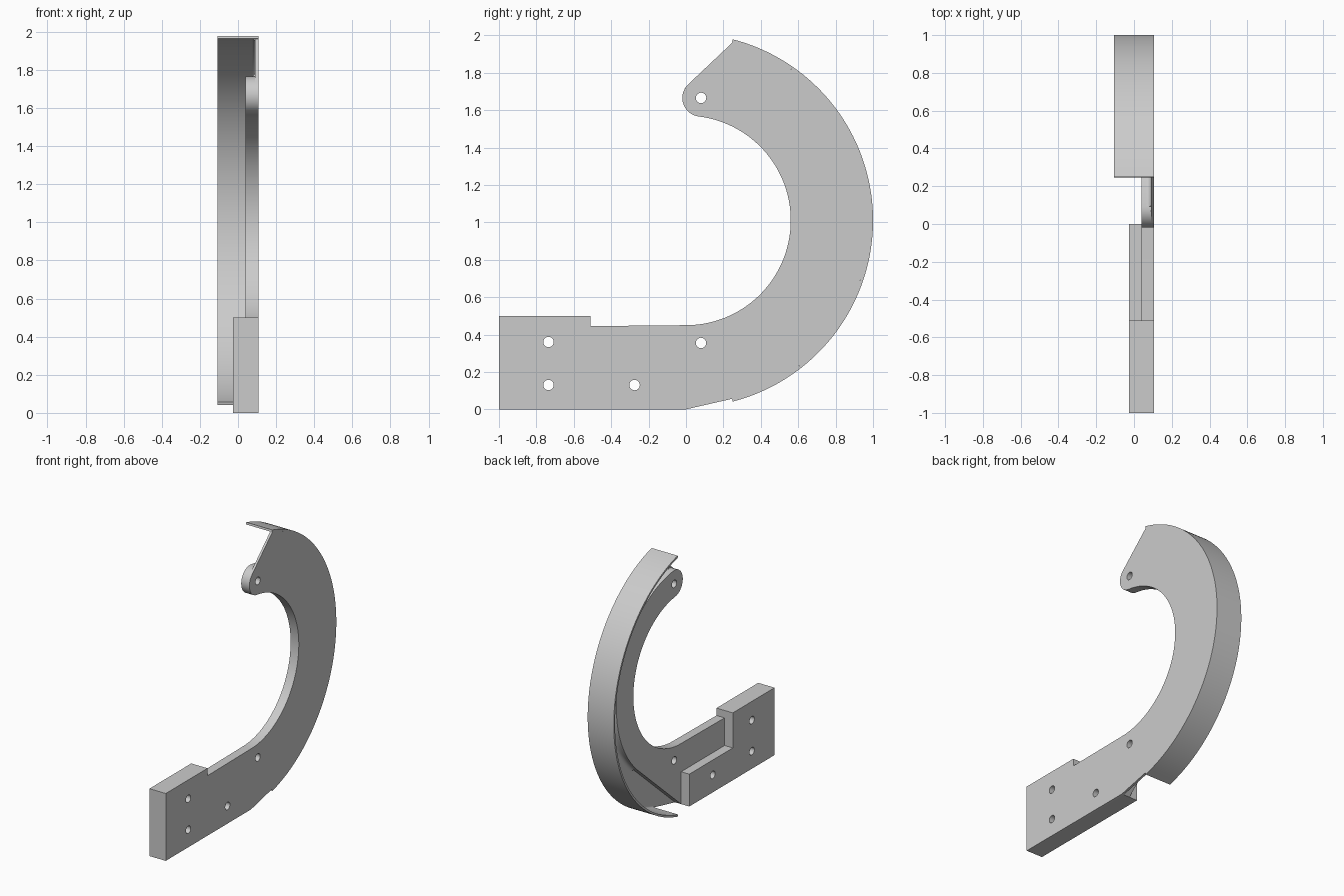
import bpy, bmesh
from math import cos, sin, radians, degrees, acos, pi
from mathutils import Matrix

cube = bpy.data.objects.get("Cube")
if cube:
    bpy.data.objects.remove(cube, do_unlink=True)

grey = bpy.data.materials.new("light_grey")
grey.use_nodes = True
grey.diffuse_color = (0.6, 0.6, 0.6, 1)
grey.node_tree.nodes["Principled BSDF"].inputs["Base Color"].default_value = (0.6, 0.6, 0.6, 1)

# Shared dimensions, drawn in the y-z plane and extruded along x
CZ = 1.01                       # height of the arc centre
R_IN, R_BAND, R_WEB, R_RIM = 0.56, 0.76, 0.985, 1.0
X_RIGHT, X_BAND, X_WEB, X_OUT = -0.027, 0.04, 0.09, 0.107
KNOB_R, KNOB_ANG = 0.1, 83
KNOB = (0.66 * cos(radians(KNOB_ANG)), CZ + 0.66 * sin(radians(KNOB_ANG)))
HOLE_R = 0.028
BASE_HOLES = [(-0.735, 0.36), (-0.735, 0.13), (-0.275, 0.13)]
ARM_HOLES = [(0.08, 0.355), KNOB]
RIM_ANG = degrees(acos(0.25))


def arc(r, a0, a1, n, c=(0, CZ)):
    angles = [radians(a0 + (a1 - a0) * i / n) for i in range(n + 1)]
    return [(c[0] + r * cos(a), c[1] + r * sin(a)) for a in angles]


def finish(name, bm):
    bmesh.ops.remove_doubles(bm, verts=bm.verts, dist=0.0001)
    bmesh.ops.recalc_face_normals(bm, faces=bm.faces)
    me = bpy.data.meshes.new(name)
    bm.to_mesh(me)
    bm.free()
    me.materials.append(grey)
    ob = bpy.data.objects.new(name, me)
    bpy.context.collection.objects.link(ob)
    bpy.ops.object.select_all(action='DESELECT')
    ob.select_set(True)
    bpy.context.view_layer.objects.active = ob
    bpy.ops.object.shade_smooth_by_angle(angle=radians(30))


def plate(name, outline, holes, x0, x1):
    """Extruded y-z outline with round holes."""
    cu = bpy.data.curves.new(name + "_outline", 'CURVE')
    cu.dimensions = '2D'
    cu.fill_mode = 'BOTH'
    cu.extrude = (x1 - x0) / 2
    for loop in [outline] + [arc(HOLE_R, 0, 345, 23, h) for h in holes]:
        sp = cu.splines.new('POLY')
        sp.points.add(len(loop) - 1)
        for p, (y, z) in zip(sp.points, loop):
            p.co = (y, z, 0, 1)
        sp.use_cyclic_u = True
    tmp = bpy.data.objects.new(name + "_outline", cu)
    bpy.context.collection.objects.link(tmp)
    dg = bpy.context.evaluated_depsgraph_get()
    bm = bmesh.new()
    me = tmp.evaluated_get(dg).to_mesh()
    bm.from_mesh(me)
    tmp.evaluated_get(dg).to_mesh_clear()
    bpy.data.objects.remove(tmp, do_unlink=True)
    # local x, y, z become world y, z, x
    turn = Matrix(((0, 0, 1, (x0 + x1) / 2), (1, 0, 0, 0), (0, 1, 0, 0), (0, 0, 0, 1)))
    bm.transform(turn)
    finish(name, bm)


def sweep(name, section, a0, a1, n=96):
    """Sweep an (x, radius) section around the arc centre."""
    bm = bmesh.new()
    rings = []
    for i in range(n + 1):
        a = radians(a0 + (a1 - a0) * i / n)
        rings.append([bm.verts.new((x, r * cos(a), CZ + r * sin(a))) for x, r in section])
    k = len(section)
    for p, q in zip(rings, rings[1:]):
        for j in range(k):
            bm.faces.new((p[j], p[(j + 1) % k], q[(j + 1) % k], q[j]))
    bm.faces.new(rings[0])
    bm.faces.new(rings[-1])
    finish(name, bm)


def fillet(r, size, side):
    """Concave corner between the web and a wall at radius r."""
    pts = [(X_WEB, r)]
    for i in range(7):
        t = pi / 2 * i / 6
        pts.append((X_WEB - size + size * sin(t), r + side * size * (1 - cos(t))))
    return pts


# Shared inner edge, from the knob round to the foot and the base step
inner = arc(R_IN, KNOB_ANG, -90, 72)[1:] + [(-0.51, CZ - R_IN + -0.005), (-0.51, 0.5), (-1, 0.5)]
foot = [(-1, 0), (0, 0)]

# Thin web: full side face
web = foot + arc(R_WEB, -75.3, 75.3, 96) + arc(KNOB_R, 135, KNOB_ANG + 180, 18, KNOB) + inner
plate("web_plate", web, BASE_HOLES + ARM_HOLES, X_WEB, X_OUT)

# Thick inner band, tangent to the foot corner
tangent = degrees(acos(R_BAND / CZ)) - 90
band = foot + arc(R_BAND, tangent, KNOB_ANG, 72) + arc(KNOB_R, KNOB_ANG, KNOB_ANG + 180, 24, KNOB)[1:] + inner
plate("inner_band", band, BASE_HOLES + ARM_HOLES, X_BAND, X_WEB)

# Stepped mounting block
block = foot + [(0, 0.24), (-0.51, 0.24), (-0.51, 0.5), (-1, 0.5)]
plate("mounting_block", block, BASE_HOLES, X_RIGHT, X_BAND)

# Wide outer rim and the rounded corners of the channel
sweep("outer_rim", [(-X_OUT, R_WEB), (X_OUT, R_WEB), (X_OUT, R_RIM), (-X_OUT, R_RIM)], -RIM_ANG, RIM_ANG)
sweep("rim_fillet", fillet(R_WEB, 0.015, -1), -75, 75)
sweep("band_fillet", fillet(R_BAND, 0.025, 1), tangent, KNOB_ANG)
